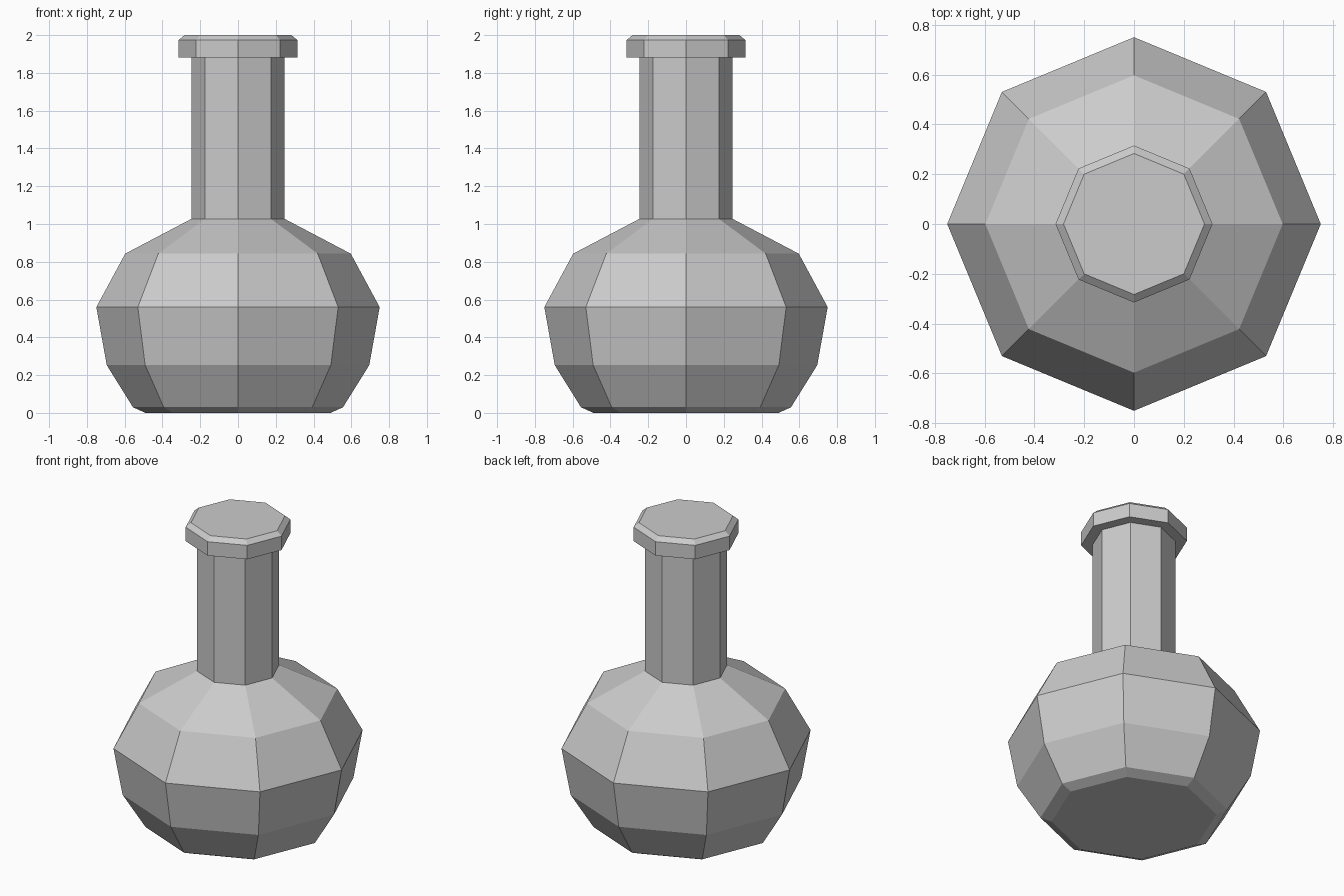
import bpy
import bmesh
from math import cos, sin, tau

if "Cube" in bpy.data.objects:
    bpy.data.objects.remove(bpy.data.objects["Cube"])

SIDES = 8


def lathe(name, profile):
    """Turn a (radius, height) profile into a closed faceted solid."""
    bm = bmesh.new()
    rings = [[bm.verts.new((r * cos(tau * i / SIDES), r * sin(tau * i / SIDES), z))
              for i in range(SIDES)] for r, z in profile]
    for low, high in zip(rings, rings[1:]):
        for i in range(SIDES):
            j = (i + 1) % SIDES
            bm.faces.new((low[i], low[j], high[j], high[i]))
    bm.faces.new(rings[0][::-1])
    bm.faces.new(rings[-1])
    bmesh.ops.recalc_face_normals(bm, faces=bm.faces)
    mesh = bpy.data.meshes.new(name)
    bm.to_mesh(mesh)
    bm.free()
    obj = bpy.data.objects.new(name, mesh)
    bpy.context.collection.objects.link(obj)
    return obj


# Bulb, straight neck and bevelled lip in one continuous skin
bulb = [(0.49, 0.0), (0.556, 0.03), (0.695, 0.253), (0.75, 0.56), (0.597, 0.843)]
neck = [(0.247, 1.027), (0.247, 1.882)]
lip = [(0.315, 1.882), (0.315, 1.973), (0.283, 2.0)]
lathe("flask", bulb + neck + lip)
